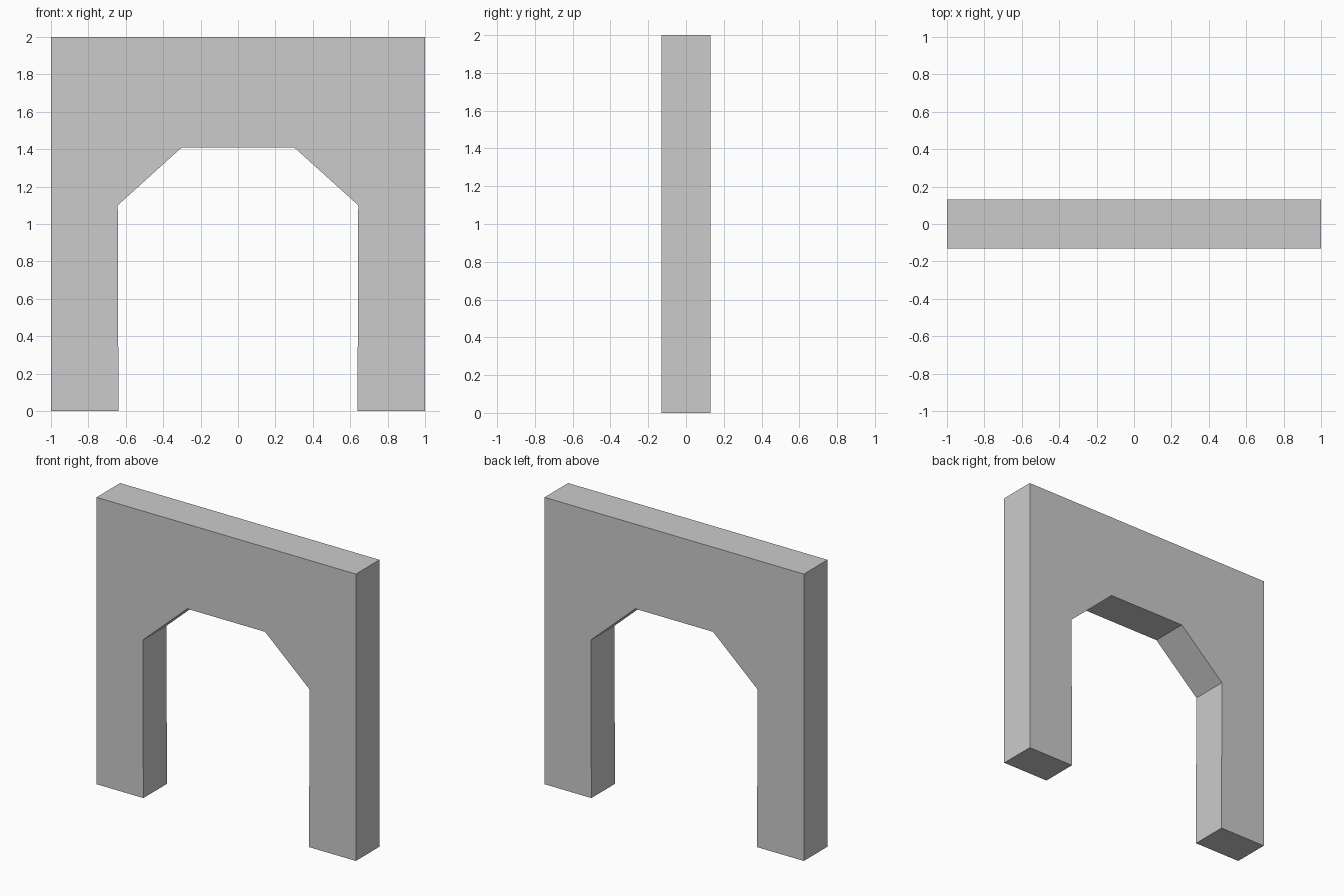
import bpy
import bmesh

if "Cube" in bpy.data.objects:
    bpy.data.objects.remove(bpy.data.objects["Cube"])

DEPTH = 0.26

# Right half of the arch outline (x, z), from inner foot round to outer foot
inner = [(0.30, 1.41), (0.643, 1.10), (0.639, 0.0)]
outer = [(1.0, 0.0), (1.0, 2.0)]
half = inner + outer
outline = half + [(-x, z) for x, z in reversed(half)]

# Extrude the outline through the wall thickness
bm = bmesh.new()
face = bm.faces.new([bm.verts.new((x, -DEPTH / 2, z)) for x, z in outline])
result = bmesh.ops.extrude_face_region(bm, geom=[face])
back = [v for v in result["geom"] if isinstance(v, bmesh.types.BMVert)]
bmesh.ops.translate(bm, verts=back, vec=(0, DEPTH, 0))
bmesh.ops.recalc_face_normals(bm, faces=bm.faces)

# Wall with chamfered doorway
mesh = bpy.data.meshes.new("doorway_wall")
bm.to_mesh(mesh)
bm.free()
wall = bpy.data.objects.new("doorway_wall", mesh)
bpy.context.collection.objects.link(wall)
